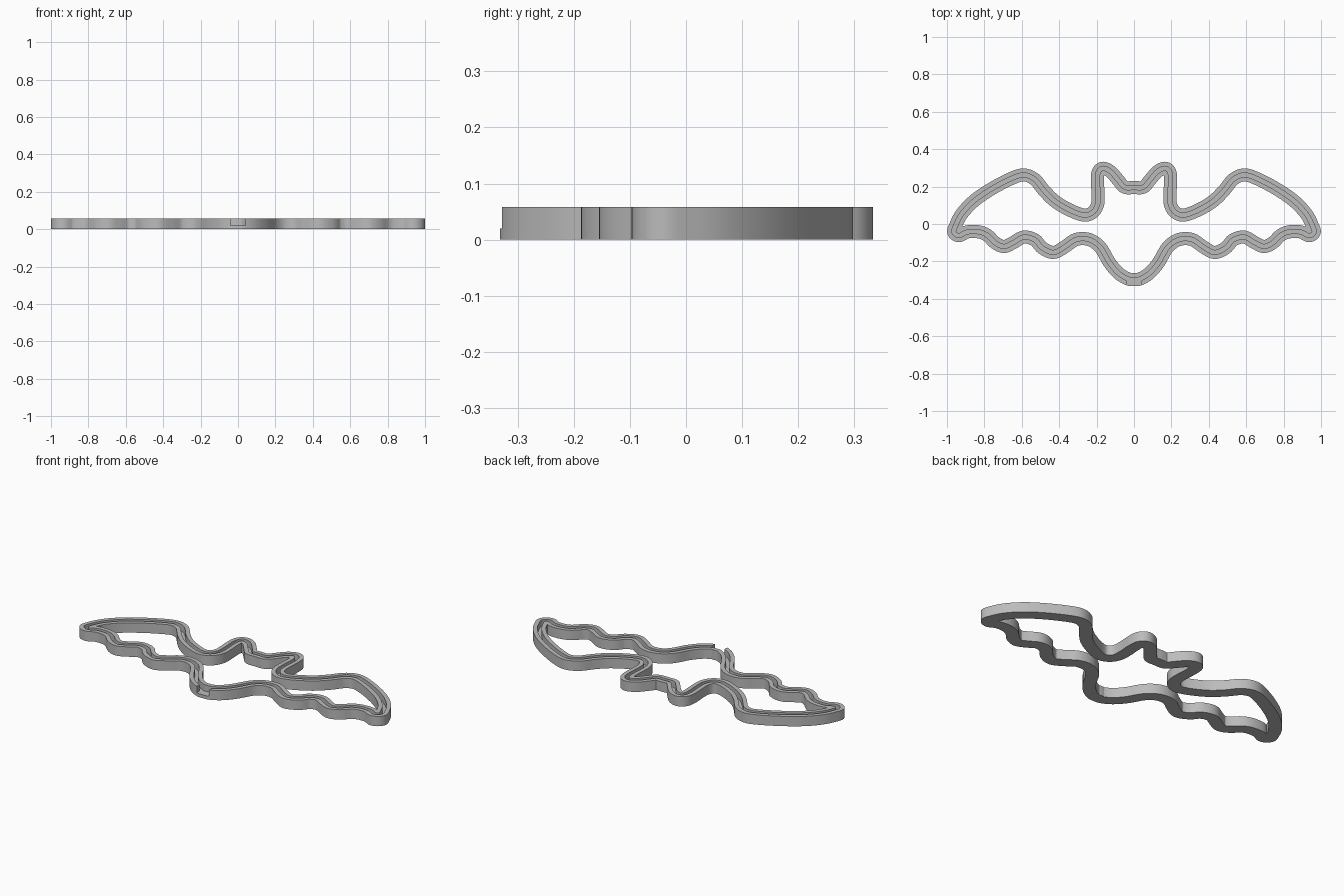
import bpy, bmesh
from mathutils import Vector

if "Cube" in bpy.data.objects:
    bpy.data.objects.remove(bpy.data.objects["Cube"], do_unlink=True)

HEIGHT, FLOOR = 0.058, 0.02
BAND, GROOVE = 0.035, 0.011      # half widths of the band and its groove

# Centreline of one half, from the head round the wing to the belly
half = [(0, .195), (.05, .197), (.085, .235), (.125, .28), (.165, .298),
        (.19, .28), (.196, .235), (.192, .16), (.195, .105), (.22, .063),
        (.267, .048), (.34, .073), (.42, .12), (.48, .178), (.53, .238),
        (.585, .262), (.645, .248), (.75, .195), (.85, .128), (.92, .055),
        (.955, -.012), (.963, -.045), (.935, -.062), (.89, -.042),
        (.83, -.042), (.785, -.06), (.74, -.102), (.695, -.12), (.65, -.102),
        (.59, -.07), (.53, -.085), (.49, -.128), (.43, -.152), (.37, -.122),
        (.31, -.083), (.24, -.083), (.18, -.125), (.13, -.208), (.08, -.265),
        (.03, -.294), (0, -.296)]
points = [Vector(p) for p in half]
points += [Vector((-p.x, p.y)) for p in reversed(points[1:-1])]


def smooth_loop(pts, steps):
    """Closed Catmull-Rom curve through the points."""
    out, n = [], len(pts)
    for i in range(n):
        a, b, c, d = (pts[(i + k) % n] for k in (-1, 0, 1, 2))
        for s in range(steps):
            t = s / steps
            out.append((b * 2 + (c - a) * t + (a * 2 - b * 5 + c * 4 - d) * t ** 2
                        + (b * 3 - a - c * 3 + d) * t ** 3) / 2)
    return out


def offset_loop(line, dist):
    """Parallel loop; runs that fold over in tight bends meet at one point."""
    n = len(line)
    out = []
    for i in range(n):
        t = (line[(i + 1) % n] - line[i - 1]).normalized()
        out.append(line[i] + Vector((-t.y, t.x)) * dist)
    good = [min((p - q).length for q in line) > abs(dist) * 0.97 for p in out]
    result = list(out)
    for i in range(n):
        if not good[i]:
            a = next(k for k in range(1, n) if good[(i - k) % n])
            b = next(k for k in range(1, n) if good[(i + k) % n])
            result[i] = (out[(i - a) % n] + out[(i + b) % n]) / 2
    return result


# Grooved band: U-shaped section swept round the centreline
line = smooth_loop(points, 6)
section = [(BAND, 0), (BAND, HEIGHT), (GROOVE, HEIGHT), (GROOVE, FLOOR),
           (-GROOVE, FLOOR), (-GROOVE, HEIGHT), (-BAND, HEIGHT), (-BAND, 0)]
bm = bmesh.new()
offsets = {d: offset_loop(line, d) for d, z in section}
rings = [[bm.verts.new((p.x, p.y, z)) for p in offsets[d]] for d, z in section]
n = len(line)
for k, ring in enumerate(rings):
    after = rings[(k + 1) % len(rings)]
    for i in range(n):
        j = (i + 1) % n
        bm.faces.new((ring[i], ring[j], after[j], after[i]))
bmesh.ops.remove_doubles(bm, verts=bm.verts, dist=0.0002)
bmesh.ops.recalc_face_normals(bm, faces=bm.faces)
mesh = bpy.data.meshes.new("grooved_band")
bm.to_mesh(mesh)
bm.free()
band = bpy.data.objects.new("grooved_band", mesh)
bpy.context.collection.objects.link(band)

grey = bpy.data.materials.new("plain grey")
grey.use_nodes = True
grey.diffuse_color = (0.5, 0.5, 0.5, 1)
grey.node_tree.nodes["Principled BSDF"].inputs["Base Color"].default_value = (0.5, 0.5, 0.5, 1)
mesh.materials.append(grey)

# Notch through the outer wall at the front
bpy.ops.mesh.primitive_cube_add(size=1, location=(0, -0.345, FLOOR + 0.0503))
cutter = bpy.context.object
cutter.name = "notch_cutter"
cutter.scale = (0.08, 0.1, 0.1)
cutter.hide_render = True
cutter.data.materials.append(grey)
cut = band.modifiers.new("notch", 'BOOLEAN')
cut.operation, cut.solver, cut.object = 'DIFFERENCE', 'EXACT', cutter
bpy.ops.object.select_all(action='DESELECT')
band.select_set(True)
bpy.context.view_layer.objects.active = band
bpy.ops.object.modifier_apply(modifier=cut.name)
bpy.data.objects.remove(cutter, do_unlink=True)
bpy.ops.object.shade_smooth_by_angle(angle=0.5)
